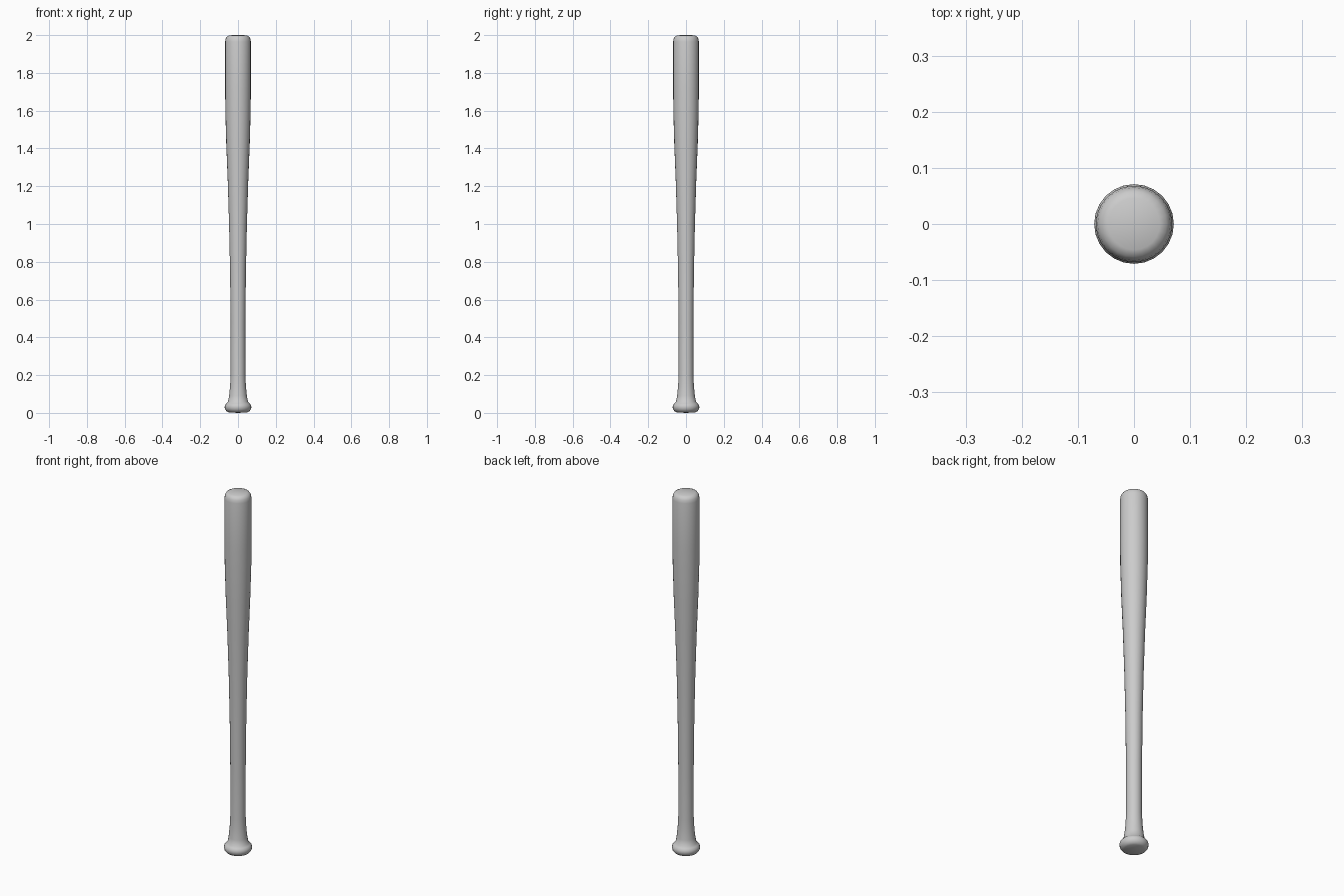
import bpy, bmesh
from math import radians
from mathutils import Matrix

if "Cube" in bpy.data.objects:
    bpy.data.objects.remove(bpy.data.objects["Cube"])

SIDES = 24

# Half profile (radius, height) from knob base to barrel tip
profile = [
    (0, 0.0), (0.05, 0.003), (0.06, 0.008), (0.068, 0.018), (0.071, 0.03),
    (0.069, 0.041), (0.062, 0.05), (0.053, 0.058), (0.047, 0.09),
    (0.042, 0.14), (0.039, 0.2), (0.039, 0.48), (0.042, 0.75),
    (0.047, 0.99), (0.054, 1.22), (0.062, 1.42), (0.067, 1.6),
    (0.068, 1.72), (0.068, 1.965), (0.065, 1.982), (0.058, 1.993),
    (0.046, 1.999), (0, 2.0),
]

# Lathe the profile around z
bm = bmesh.new()
verts = [bm.verts.new((r, 0, z)) for r, z in profile]
edges = [bm.edges.new(pair) for pair in zip(verts, verts[1:])]
bmesh.ops.spin(bm, geom=verts + edges, cent=(0, 0, 0), axis=(0, 0, 1),
               angle=radians(360), steps=SIDES, use_duplicate=False)
bmesh.ops.remove_doubles(bm, verts=bm.verts, dist=0.0001)
bmesh.ops.recalc_face_normals(bm, faces=bm.faces)

mesh = bpy.data.meshes.new("bat")
bm.to_mesh(mesh)
bm.free()
bat = bpy.data.objects.new("bat", mesh)
bpy.context.collection.objects.link(bat)

# Smooth shading
bpy.context.view_layer.objects.active = bat
bat.select_set(True)
bpy.ops.object.shade_smooth_by_angle(angle=radians(50))
